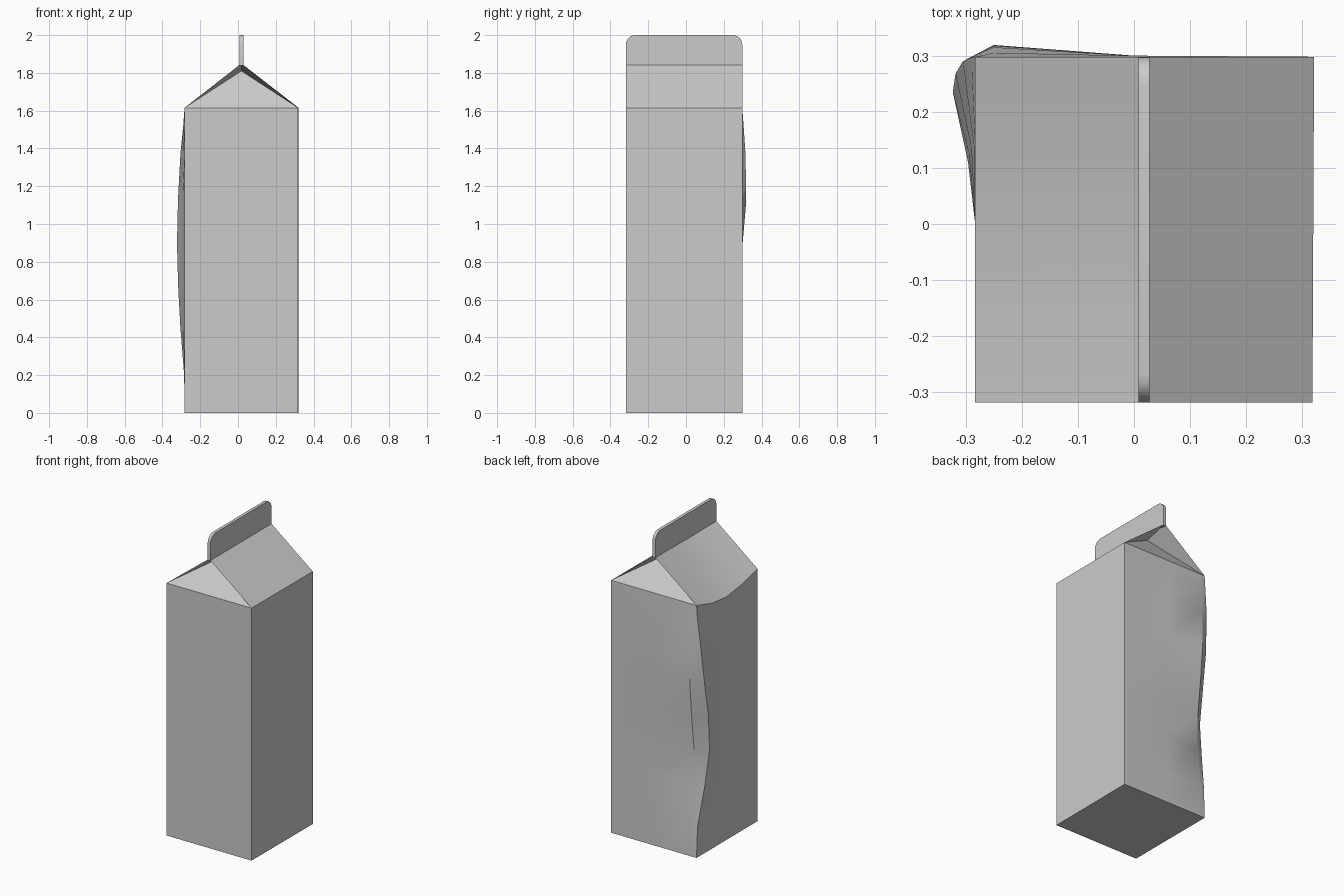
import bpy, bmesh
from math import radians

if "Cube" in bpy.data.objects:
    bpy.data.objects.remove(bpy.data.objects["Cube"])

RIDGE_X, RIDGE_Z, EAVE = 0.018, 1.85, 1.615
Y0, Y1 = -0.318, 0.298

# Per height: z, dented corner x, corner y, back-panel shoulder y
RINGS = [
    (0.00, -0.283, 0.298, 0.298),
    (0.20, -0.285, 0.290, 0.295),
    (0.45, -0.305, 0.245, 0.275),
    (0.67, -0.317, 0.215, 0.275),
    (0.90, -0.323, 0.235, 0.300),
    (1.12, -0.318, 0.268, 0.319),
    (1.37, -0.305, 0.290, 0.315),
    (1.52, -0.290, 0.297, 0.305),
    (EAVE, -0.283, 0.298, 0.298),
]
# Sag of the left eave at y = 0.14, 0, -0.16
SAG = [0.045, 0.06, 0.04]


def section(z, cx, cy, sy):
    bulge = -0.283 - cx
    return [
        (0.318, Y0), (0.321, Y1), (0.0, 0.30 if 0 < z < EAVE else Y1),
        (-0.25, sy), (cx, cy),
        (-0.283 - 0.32 * bulge, 0.47 * cy), (-0.283, 0.0),
        (-0.283, -0.16), (-0.283, Y0),
    ]


def finish(name, bm, angle):
    bmesh.ops.recalc_face_normals(bm, faces=bm.faces)
    me = bpy.data.meshes.new(name)
    bm.to_mesh(me)
    bm.free()
    ob = bpy.data.objects.new(name, me)
    bpy.context.collection.objects.link(ob)
    bpy.ops.object.select_all(action='DESELECT')
    ob.select_set(True)
    bpy.context.view_layer.objects.active = ob
    bpy.ops.object.shade_smooth_by_angle(angle=radians(angle))
    return ob


# Carton body: lofted rings with a dented back-left corner
bm = bmesh.new()
rings = []
for row in RINGS:
    ring = [bm.verts.new((x, y, row[0])) for x, y in section(*row)]
    rings.append(ring)
top = rings[-1]
for v, s in zip(top[5:8], SAG):
    v.co.z -= s
for a, b in zip(rings, rings[1:]):
    for i in range(len(a)):
        j = (i + 1) % len(a)
        bm.faces.new((a[i], a[j], b[j], b[i]))
bm.faces.new(rings[0][::-1])

# Roof slopes
ridge = [bm.verts.new((RIDGE_X, v.co.y, RIDGE_Z)) for v in top[4:]]
for i in range(4):
    bm.faces.new((top[4 + i], top[5 + i], ridge[i + 1], ridge[i]))
bm.faces.new([top[0], top[1]] + ridge)

# Gable ends folded inward under the roof
for base, apex, y in (([top[1], top[2], top[3], top[4]], ridge[0], 0.14),
                      ([top[8], top[0]], ridge[-1], -0.16)):
    fold = bm.verts.new((RIDGE_X, y, 1.81))
    for p, q in zip(base, base[1:]):
        bm.faces.new((p, q, fold))
    bm.faces.new((base[0], fold, apex))
    bm.faces.new((base[-1], apex, fold))
finish("carton_body", bm, 30)

# Sealed top fin with rounded upper corners
bm = bmesh.new()
bmesh.ops.create_cube(bm, size=1)
for v in bm.verts:
    v.co = (RIDGE_X + v.co.x * 0.02,
            (Y0 + Y1) / 2 + v.co.y * (Y1 - Y0),
            1.92 + v.co.z * 0.16)
corners = [e for e in bm.edges
           if all(v.co.z > 1.95 for v in e.verts)
           and abs(e.verts[0].co.y - e.verts[1].co.y) < 1e-4]
bmesh.ops.bevel(bm, geom=corners, offset=0.05, segments=6, profile=0.5, affect='EDGES')
finish("top_fin", bm, 30)
